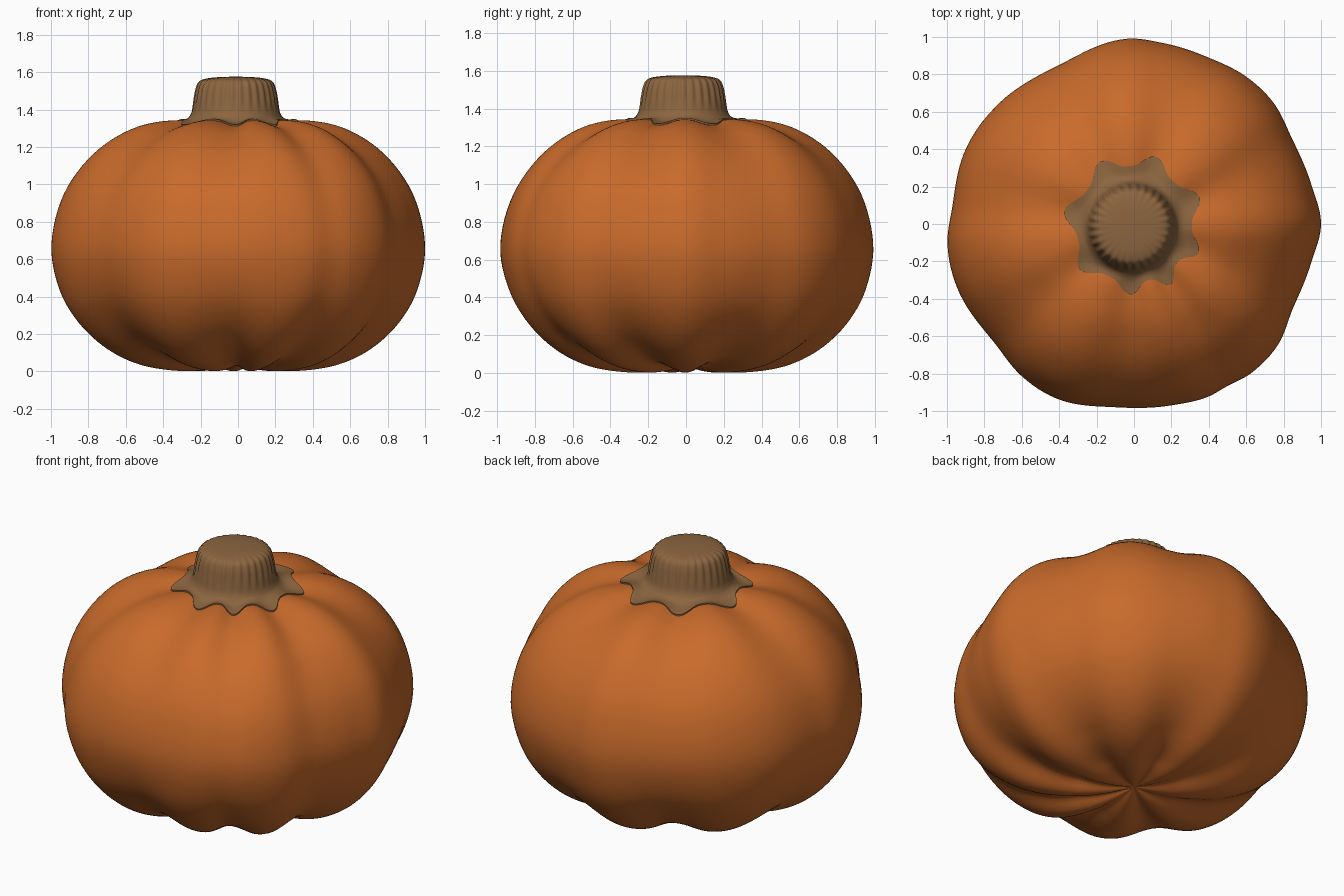
import bpy
import math
from mathutils import Vector
from mathutils.bvhtree import BVHTree

if "Cube" in bpy.data.objects:
    bpy.data.objects.remove(bpy.data.objects["Cube"])

GROOVES = [22, 72, 118, 170, 220, 268, 301, 336]          # groove directions, degrees
OUTLINE = [(0, 1.0), (12, .972), (28, .96), (41, .988), (53, .99), (66, .975), (81, .98),
           (93, .99), (115, .94), (140, .97), (156, .985), (174, .975), (186, 1.003),
           (200, 1.005), (220, .98), (234, 1.012), (247, 1.02), (264, .985), (282, .99),
           (293, 1.005), (300, 1.0), (308, 1.014), (320, 1.005), (332, .962), (348, .97)]


def catmull(a, b, c, d, t):
    return b + .5 * t * (c - a + t * (2 * a - 5 * b + 4 * c - d + t * (3 * (b - c) + d - a)))


def smooth_path(pts, n):
    """Resample a polyline as a smooth curve with n steps per span."""
    p = [pts[0]] + pts + [pts[-1]]
    out = [tuple(catmull(p[i][k], p[i + 1][k], p[i + 2][k], p[i + 3][k], j / n) for k in (0, 1))
           for i in range(len(pts) - 1) for j in range(n)]
    return out + [pts[-1]]


def outline(deg):
    n = len(OUTLINE)
    i = max(k for k in range(n) if OUTLINE[k][0] <= deg)
    a0, a1 = OUTLINE[i][0], OUTLINE[i + 1][0] if i + 1 < n else 360
    r = [OUTLINE[(i + k) % n][1] for k in (-1, 0, 1, 2)]
    return catmull(*r, (deg - a0) / (a1 - a0))


def groove(deg):
    """1 in a groove, 0 at the crown of a lobe, smooth in between."""
    ext = [GROOVES[-1] - 360] + GROOVES + [GROOVES[0] + 360]
    for a, b in zip(ext, ext[1:]):
        if a <= deg < b:
            return (.5 + .5 * math.cos(2 * math.pi * (deg - a) / (b - a))) ** 1.2
    return 0


def make(name, rings, color):
    """Skin rings of points; the first and last rings are closed with a pole."""
    n = len(rings[0])
    verts = [v for ring in rings for v in ring]
    faces = [(i * n + j, (i + 1) * n + j, (i + 1) * n + (j + 1) % n, i * n + (j + 1) % n)
             for i in range(len(rings) - 1) for j in range(n)]
    for base, flip in ((0, False), ((len(rings) - 1) * n, True)):
        ring = rings[0] if not flip else rings[-1]
        pole = len(verts)
        verts.append(sum(ring, Vector()) / n)
        for j in range(n):
            a, b = base + j, base + (j + 1) % n
            faces.append((pole, b, a) if flip else (pole, a, b))
    me = bpy.data.meshes.new(name)
    me.from_pydata(verts, [], faces)
    ob = bpy.data.objects.new(name, me)
    bpy.context.collection.objects.link(ob)
    mat = bpy.data.materials.new(name + "_color")
    mat.diffuse_color = (*color, 1)
    mat.use_nodes = True
    mat.node_tree.nodes["Principled BSDF"].inputs["Base Color"].default_value = mat.diffuse_color
    me.materials.append(mat)
    me.shade_smooth()
    return verts, faces


# Pumpkin body: revolved profile, shaped by the outline and the grooves
profile = smooth_path([(.012, 1.29), (.15, 1.31), (.34, 1.343), (.57, 1.3), (.78, 1.165),
                       (.935, .95), (1.0, .68), (.96, .44), (.86, .26), (.71, .12), (.53, .035),
                       (.32, .003), (.15, .012), (.012, .04)], 6)
SEG = 180
rings = []
for r, z in profile:
    ring = []
    w = min(1, abs(z - .67) / .6) ** 2 * min(1, r / .35)
    depth = .04 if z > .67 else .065
    for j in range(SEG):
        deg = j * 360 / SEG
        a = math.radians(deg)
        s = 1 - depth * w * groove(deg)
        rr = r * outline(deg) * s
        ring.append(Vector((rr * math.cos(a), rr * math.sin(a), .67 + (z - .67) * s)))
    rings.append(ring)
body_verts, body_faces = make("pumpkin_body", rings, (.58, .145, .024))
tree = BVHTree.FromPolygons(body_verts, body_faces)

# Stem: ribbed stub whose star-shaped skirt drapes over the body, points in the grooves
RIBS, SEG = 30, 240
stem = smooth_path([(.03, 1.576), (.1, 1.573), (.16, 1.565), (.195, 1.548), (.212, 1.51),
                    (.222, 1.46), (.235, 1.39), (.25, 1.36)], 4)
rings = []
for r, z in stem:
    ring = []
    rib = .0035 * min(1, r / .18) ** 2 * max(0, min(1, (z - 1.38) / .08))
    for j in range(SEG):
        a = j * 2 * math.pi / SEG
        rr = r + rib * math.cos(RIBS * a)
        ring.append(Vector((rr * math.cos(a) - .012, rr * math.sin(a) - .015, z)))
    rings.append(ring)
for t, lift in ((.25, .016), (.5, .01), (.75, .009), (1, .008), (1, -.02)):
    ring = []
    for j in range(SEG):
        deg = j * 360 / SEG
        a = math.radians(deg)
        edge = .31 + .068 * groove(deg) ** 1.3
        rr = .25 + (edge - .25) * t
        x, y = rr * math.cos(a) - .012 * (1 - t), rr * math.sin(a) - .015 * (1 - t)
        hit = tree.ray_cast(Vector((x, y, 3)), Vector((0, 0, -1)))[0]
        ring.append(Vector((x, y, hit.z + lift)))
    rings.append(ring)
make("stem", rings[::-1], (.26, .13, .05))

# Turn all faces outward and keep the sharp edges
for ob in bpy.context.collection.objects:
    bpy.ops.object.select_all(action='DESELECT')
    ob.select_set(True)
    bpy.context.view_layer.objects.active = ob
    bpy.ops.object.mode_set(mode='EDIT')
    bpy.ops.mesh.select_all(action='SELECT')
    bpy.ops.mesh.normals_make_consistent(inside=False)
    bpy.ops.object.mode_set(mode='OBJECT')
    bpy.ops.object.shade_smooth_by_angle(angle=math.radians(50))
